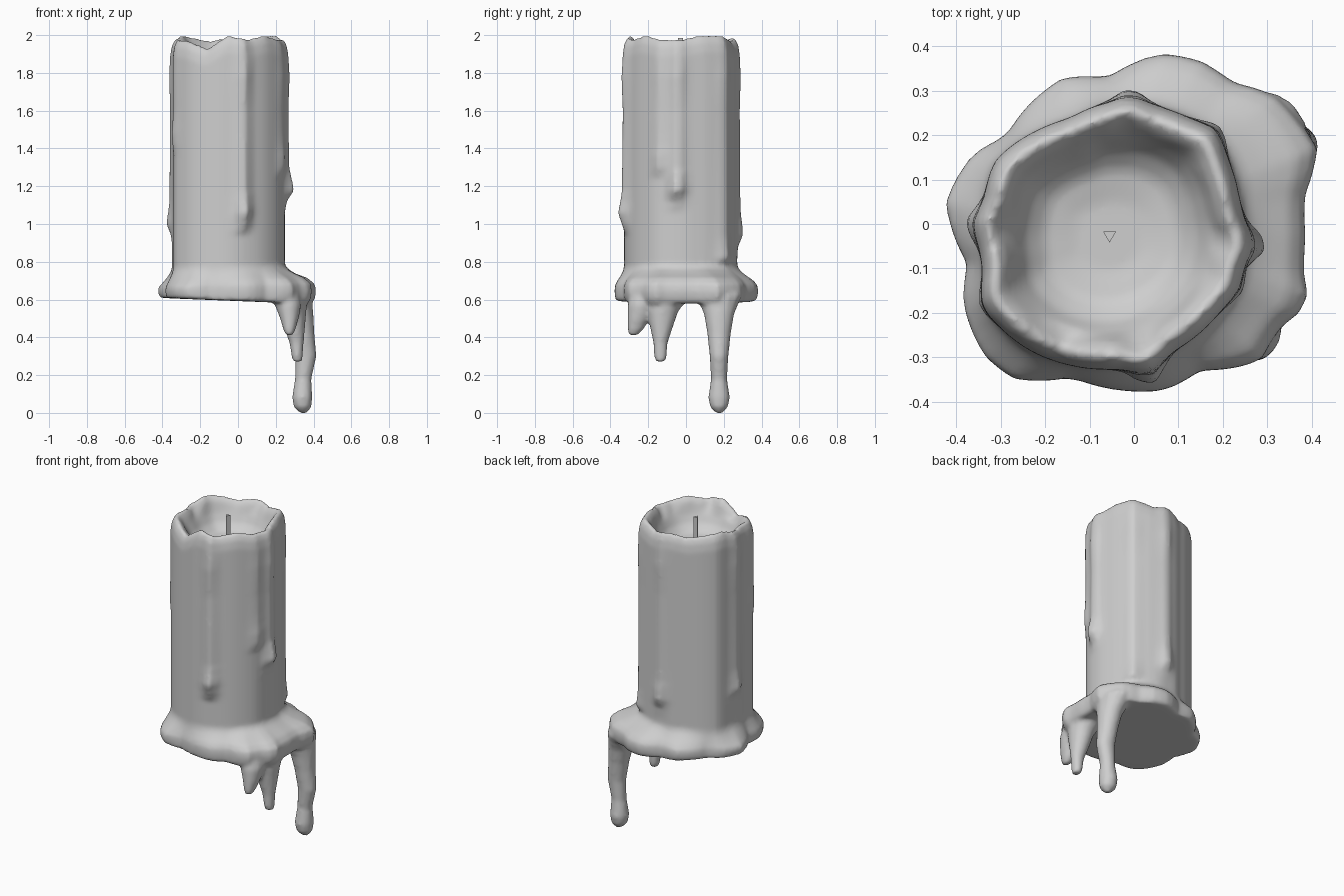
import bpy, bmesh, math
from mathutils import Vector

cube = bpy.data.objects.get("Cube")
if cube:
    bpy.data.objects.remove(cube, do_unlink=True)

# One wax colour for everything
wax = bpy.data.materials.new("grey wax")
wax.use_nodes = True
wax.diffuse_color = (0.62, 0.62, 0.62, 1)
shader = next(n for n in wax.node_tree.nodes if n.type == 'BSDF_PRINCIPLED')
shader.inputs["Base Color"].default_value = wax.diffuse_color

CENTRE = Vector((-0.055, -0.025))
SEGMENTS = 64


def loft(name, rings, angle=80):
    """Skin a stack of equal-length rings and close both ends."""
    bm = bmesh.new()
    loops = [[bm.verts.new(p) for p in ring] for ring in rings]
    count = len(loops[0])
    for low, high in zip(loops, loops[1:]):
        for i in range(count):
            j = (i + 1) % count
            bm.faces.new((low[i], low[j], high[j], high[i]))
    for loop in (loops[0], loops[-1]):
        middle = bm.verts.new(sum((v.co for v in loop), Vector()) / count)
        for i in range(count):
            bm.faces.new((loop[i], loop[(i + 1) % count], middle))
    bmesh.ops.recalc_face_normals(bm, faces=bm.faces)
    mesh = bpy.data.meshes.new(name)
    bm.to_mesh(mesh)
    bm.free()
    mesh.materials.append(wax)
    obj = bpy.data.objects.new(name, mesh)
    bpy.context.collection.objects.link(obj)
    bpy.ops.object.select_all(action='DESELECT')
    obj.select_set(True)
    bpy.context.view_layer.objects.active = obj
    bpy.ops.object.shade_smooth_by_angle(angle=math.radians(angle))
    return obj


def lerp_table(table, x):
    """Linear lookup in a sorted list of (key, value) pairs."""
    for (a, u), (b, v) in zip(table, table[1:]):
        if a <= x <= b:
            return u + (v - u) * (x - a) / max(b - a, 1e-6)
    return table[0][1] if x < table[0][0] else table[-1][1]


def polar(points):
    """Turn an outline into a wrapped angle-to-radius table."""
    table = []
    for p in points:
        d = Vector(p) - CENTRE
        table.append((math.atan2(d.y, d.x) % math.tau, d.length))
    table.sort()
    return ([(table[-1][0] - math.tau, table[-1][1])] + table
            + [(table[0][0] + math.tau, table[0][1])])


# Outlines of the candle column and of the spread wax around its foot
column = polar([
    (-.338, .05), (-.315, .14), (-.22, .21), (-.145, .238), (-.09, .265),
    (-.03, .27), (.03, .27), (.1, .25), (.175, .205), (.21, .15),
    (.238, .056), (.247, -.05), (.225, -.15), (.175, -.22), (.07, -.295),
    (-.05, -.327), (-.15, -.317), (-.27, -.262), (-.335, -.19), (-.34, -.1)])
skirt = polar([
    (.415, .17), (.38, .05), (.38, -.1), (.395, -.18), (.32, -.24),
    (.285, -.31), (.15, -.33), (.07, -.375), (-.03, -.375), (-.14, -.345),
    (-.27, -.35), (-.335, -.3), (-.385, -.18), (-.375, -.09), (-.425, .05),
    (-.36, .16), (-.29, .195), (-.16, .33), (-.06, .33), (.06, .385),
    (.16, .365), (.22, .32), (.32, .29), (.39, .21)])

# Wavy rim height, evenly spaced around the candle
rim = [1.98, 2, 2, 1.97, 1.99, 1.97, 1.99, 2, 1.97, 1.98, 1.97, 1.93, 2,
       1.98, 2, 1.98]
rim = [(i * math.tau / len(rim), z) for i, z in enumerate(rim + rim[:1])]

# Wax runs down the side: direction in degrees, lowest point, thickness
runs = [(-4, 1.18, .055), (-22, 1.32, .025), (-74, 1.04, .06), (175, 1, .035),
        (82, .95, .04), (44, .8, .03), (208, 1.45, .015)]


def run_bulge(angle, z):
    total = 0
    for degrees, end, size in runs:
        off = (angle - math.radians(degrees) + math.pi) % math.tau - math.pi
        shape = lerp_table([(end - .08, 0), (end, 1), (end + .12, .5),
                            (1.6, .4), (1.85, .6), (1.95, .4)], z)
        total += size * shape * math.exp(-(off / .13) ** 2)
    return total


def ring(z, spread=0, scale=1, rim_drop=None, detail=1):
    points = []
    tilt = lerp_table([(.6, -.04), (.7, .04), (.85, 0)], z)
    for i in range(SEGMENTS):
        a = i * math.tau / SEGMENTS
        r = lerp_table(column, a)
        r += (lerp_table(skirt, a) - r) * spread
        r = r * scale + detail * run_bulge(a, z)
        x = CENTRE.x + r * math.cos(a)
        y = CENTRE.y + r * math.sin(a)
        height = z + tilt * x if rim_drop is None else lerp_table(rim, a) - rim_drop
        points.append((x, y, height))
    return points


# Candle: underside, spread foot, column, broad rounded rim, melt pool
rings = [ring(.592, .8, s, detail=0) for s in (.3, .6, .85)]
foot = [(.594, .86), (.615, .96), (.645, 1), (.675, .96), (.7, .75),
        (.73, .38), (.755, .12), (.78, 0)]
rings += [ring(z, spread, detail=0) for z, spread in foot]
rings += [ring(.82 + .06 * i) for i in range(17)]
lip = [(.09, 1), (.04, .975), (.01, .93), (0, .89), (.01, .85), (.03, .8)]
rings += [ring(1.96, 0, s, drop) for drop, s in lip]
rings += [ring(z, 0, s, detail=0)
          for z, s in [(1.9, .73), (1.85, .64), (1.815, .5), (1.8, .25)]]
candle = loft("candle", rings)

# Three-sided wick
loft("wick", [[(CENTRE.x + .017 * math.cos(a), CENTRE.y + .017 * math.sin(a), z)
               for a in (math.radians(d) for d in (30, 150, 270))]
              for z in (1.79, 1.985)], 30)


# Hanging drips: sections of height, x, y, half width in x and in y
def drip(name, sections, sides=14):
    return loft(name, [[(x + rx * math.cos(k * math.tau / sides),
                         y + ry * math.sin(k * math.tau / sides), z)
                        for k in range(sides)] for z, x, y, rx, ry in sections])


drips = [
    drip("long_drip", [
        (0, .345, .175, .018, .018), (.03, .342, .175, .047, .047),
        (.08, .34, .175, .054, .058), (.18, .345, .175, .044, .043),
        (.3, .36, .175, .056, .05), (.42, .345, .175, .06, .063),
        (.52, .33, .175, .07, .08), (.57, .315, .175, .08, .1),
        (.62, .295, .175, .1, .125), (.67, .27, .175, .09, .12)]),
    drip("middle_drip", [
        (.272, .315, -.135, .024, .026), (.3, .313, -.135, .03, .034),
        (.37, .31, -.135, .038, .038), (.45, .3, -.13, .055, .06),
        (.53, .292, -.125, .07, .082), (.58, .28, -.115, .085, .105),
        (.62, .27, -.105, .1, .13), (.67, .26, -.1, .09, .12)]),
    drip("short_drip", [
        (.41, .272, -.28, .018, .022), (.44, .272, -.268, .032, .042),
        (.5, .272, -.25, .05, .06), (.57, .265, -.23, .07, .08),
        (.66, .25, -.21, .07, .08)])]

# Melt the drips into the candle as one continuous skin
bpy.ops.object.select_all(action='DESELECT')
for part in drips + [candle]:
    part.select_set(True)
bpy.context.view_layer.objects.active = candle
bpy.ops.object.join()
melt = candle.modifiers.new("melt", 'REMESH')
melt.mode = 'VOXEL'
melt.voxel_size = .012
melt.use_smooth_shade = True
soften = candle.modifiers.new("soften", 'SMOOTH')
soften.factor = .5
soften.iterations = 4
